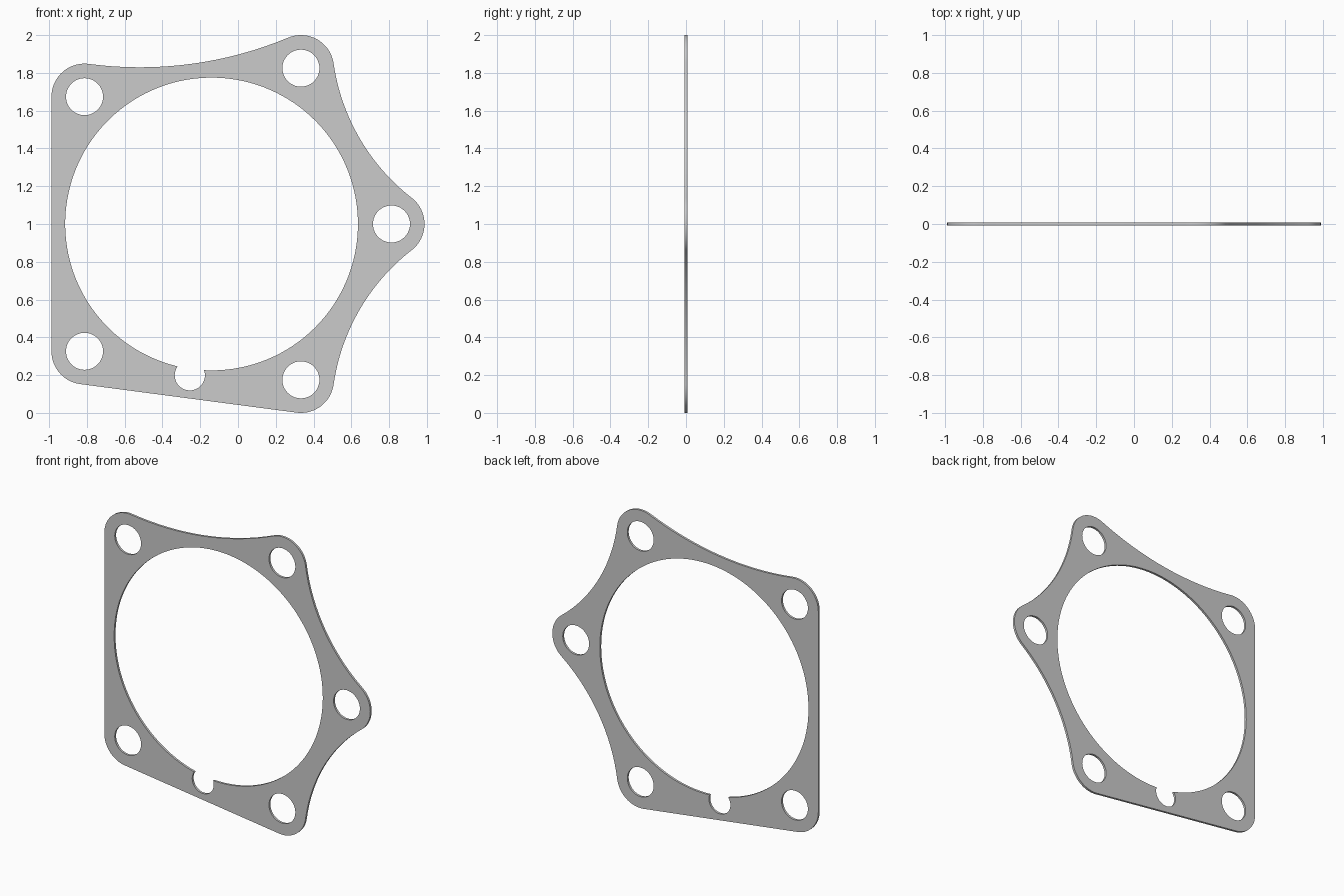
import bpy
import bmesh
from math import sin, cos, pi, acos, ceil
from mathutils import Vector, Matrix

if "Cube" in bpy.data.objects:
    bpy.data.objects.remove(bpy.data.objects["Cube"])

THICK = 0.015
R_LUG, R_BOLT = 0.175, 0.098
BORE, R_BORE = Vector((-0.14, 1.0)), 0.775
NOTCH, R_NOTCH = Vector((-0.255, 0.199)), 0.08

# Lug centres, counter-clockwise, with radius of the concave edge that follows (0 = straight)
LUGS = [((-0.8125, 0.326), 0), ((0.333, 0.175), 1.097), ((0.8125, 1.0), 1.097),
        ((0.333, 1.825), 2.04), ((-0.8125, 1.674), 0)]


def angle(v):
    return Vector((1, 0)).angle_signed(v) * -1


def arc(c, r, a0, a1, step=pi / 40):
    n = max(3, ceil(abs(a1 - a0) / step))
    return [(c[0] + r * cos(a0 + (a1 - a0) * i / n),
             c[1] + r * sin(a0 + (a1 - a0) * i / n)) for i in range(n + 1)]


def circle(c, r, n):
    return arc(c, r, 0, 2 * pi, 2 * pi / n)[:-1]


def outline():
    n = len(LUGS)
    start, end, edges = [0] * n, [0] * n, []
    for i in range(n):
        j = (i + 1) % n
        a, b, rad = Vector(LUGS[i][0]), Vector(LUGS[j][0]), LUGS[i][1]
        d = (b - a).normalized()
        out = Vector((d.y, -d.x))
        if rad == 0:
            end[i] = start[j] = angle(out)
            edges.append([])
        else:
            h = (b - a).length / 2
            c = (a + b) / 2 + out * ((rad + R_LUG) ** 2 - h * h) ** 0.5
            end[i], start[j] = angle(c - a), angle(c - b)
            a0, a1 = angle(a - c), angle(b - c)
            sweep = (a1 - a0 + pi) % (2 * pi) - pi
            edges.append(arc(c, rad, a0, a0 + sweep, pi / 90)[1:-1])
    pts = []
    for i in range(n):
        sweep = (end[i] - start[i]) % (2 * pi)
        pts += arc(LUGS[i][0], R_LUG, start[i], start[i] + sweep) + edges[i]
    return pts


def keyed_bore():
    v = NOTCH - BORE
    d, phi = v.length, angle(v)
    a = (d * d + R_BORE ** 2 - R_NOTCH ** 2) / (2 * d)
    al, be = acos(a / R_BORE), acos((d - a) / R_NOTCH)
    big = arc(BORE, R_BORE, phi + al, phi - al + 2 * pi, pi / 64)
    small = arc(NOTCH, R_NOTCH, phi + pi + be, phi + 3 * pi - be, pi / 20)
    return big + small[1:-1]


# Flat plate: outline, large bore with round notch, five bolt holes
curve = bpy.data.curves.new("gasket_plate", 'CURVE')
curve.dimensions = '2D'
curve.fill_mode = 'BOTH'
curve.extrude = THICK / 2
loops = [outline(), keyed_bore()] + [circle(c, R_BOLT, 48) for c, _ in LUGS]
for pts in loops:
    s = curve.splines.new('POLY')
    s.points.add(len(pts) - 1)
    for p, (x, z) in zip(s.points, pts):
        p.co = (x, z, 0, 1)
    s.use_cyclic_u = True

plate = bpy.data.objects.new("gasket_plate", curve)
bpy.context.collection.objects.link(plate)
bpy.context.view_layer.objects.active = plate
plate.select_set(True)
bpy.ops.object.convert(target='MESH')
plate = bpy.context.object

# Weld walls to faces and stand the plate upright
bm = bmesh.new()
bm.from_mesh(plate.data)
bmesh.ops.remove_doubles(bm, verts=bm.verts, dist=1e-5)
bm.transform(Matrix.Rotation(pi / 2, 4, 'X'))
bmesh.ops.recalc_face_normals(bm, faces=bm.faces)
bm.to_mesh(plate.data)
bm.free()
bpy.ops.object.shade_smooth_by_angle(angle=pi / 6)
